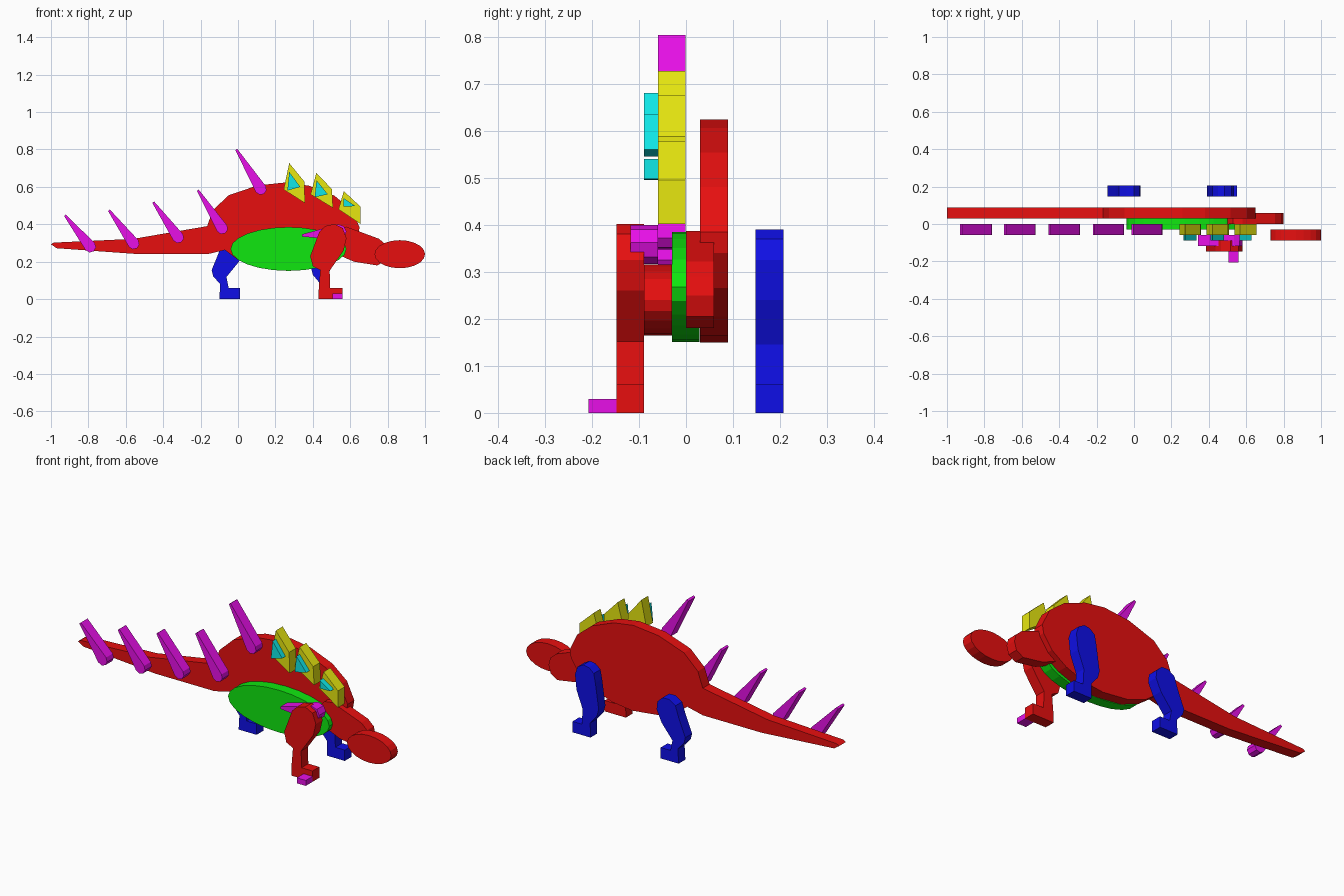
import bpy, bmesh, math
from mathutils import Vector

T = 0.059  # thickness of every flat layer


def material(name, rgb):
    m = bpy.data.materials.new(name)
    m.diffuse_color = (*rgb, 1)
    return m


RED = material("red", (0.83, 0.005, 0.005))
GREEN = material("green", (0.005, 0.8, 0.005))
BLUE = material("blue", (0.005, 0.005, 0.83))
YELLOW = material("yellow", (0.8, 0.8, 0.005))
MAGENTA = material("magenta", (0.8, 0.005, 0.8))
CYAN = material("cyan", (0.005, 0.8, 0.8))


def slab(name, outline, y, mat, dx=0.0):
    """Extrude an x-z outline from y (front face) to y + T."""
    bm = bmesh.new()
    face = bm.faces.new([bm.verts.new((x + dx, y, z)) for x, z in outline])
    ext = bmesh.ops.extrude_face_region(bm, geom=[face])
    verts = [g for g in ext["geom"] if isinstance(g, bmesh.types.BMVert)]
    bmesh.ops.translate(bm, verts=verts, vec=(0, T, 0))
    bmesh.ops.recalc_face_normals(bm, faces=bm.faces)
    me = bpy.data.meshes.new(name)
    bm.to_mesh(me)
    bm.free()
    me.materials.append(mat)
    ob = bpy.data.objects.new(name, me)
    bpy.context.collection.objects.link(ob)
    return ob


def ellipse(cx, cz, rx, rz, n):
    return [(cx + rx * math.cos(2 * math.pi * i / n),
             cz + rz * math.sin(2 * math.pi * i / n)) for i in range(n)]


def spike(tip, base, r):
    """Tapered outline with a rounded base end."""
    t, b = Vector(tip), Vector(base)
    d = (b - t).normalized()
    s = Vector((-d.y, d.x))
    pts = [t + s * 0.006, t - s * 0.006]
    for i in range(5):
        a = math.pi * i / 4
        pts.append(b - s * r * math.cos(a) + d * r * math.sin(a))
    return [tuple(p) for p in pts]


# Body with tail
slab("body_and_tail", [
    (-1.0, 0.293), (-0.985, 0.302), (-0.56, 0.322), (-0.165, 0.39),
    (-0.135, 0.475), (-0.05, 0.555), (0.105, 0.608), (0.26, 0.624),
    (0.38, 0.606), (0.515, 0.553), (0.605, 0.48), (0.65, 0.385),
    (0.642, 0.34), (0.59, 0.265), (0.50, 0.205), (0.39, 0.165),
    (0.27, 0.15), (0.11, 0.168), (0.0, 0.21), (-0.07, 0.262),
    (-0.165, 0.24), (-0.525, 0.24), (-0.97, 0.272)], 0.03, RED)

# Neck, head and belly
slab("neck", [
    (0.50, 0.35), (0.53, 0.38), (0.58, 0.387), (0.62, 0.372), (0.755, 0.322),
    (0.79, 0.29), (0.80, 0.25), (0.787, 0.205), (0.745, 0.18),
    (0.62, 0.2), (0.54, 0.235), (0.50, 0.29)], 0.0, RED)
slab("head", ellipse(0.865, 0.24, 0.135, 0.075, 20), -0.089, RED)
slab("belly", ellipse(0.27, 0.268, 0.31, 0.117, 24), -0.03, GREEN)

# Near front leg with claw
slab("near_front_leg", [
    (0.435, 0.36), (0.465, 0.39), (0.515, 0.402), (0.56, 0.38), (0.58, 0.325),
    (0.565, 0.26), (0.49, 0.152), (0.493, 0.06), (0.56, 0.06), (0.56, 0.0),
    (0.43, 0.0), (0.432, 0.06), (0.44, 0.155), (0.4, 0.175), (0.386, 0.23)],
    -0.148, RED)
slab("claw", [(0.505, 0), (0.56, 0), (0.56, 0.03), (0.505, 0.03)], -0.207, MAGENTA)

# Far legs
slab("far_front_leg", [
    (0.41, 0.31), (0.42, 0.36), (0.45, 0.385), (0.485, 0.39), (0.52, 0.37),
    (0.535, 0.325), (0.525, 0.24), (0.488, 0.145), (0.493, 0.06), (0.55, 0.06),
    (0.55, 0.0), (0.44, 0.0), (0.442, 0.08), (0.4, 0.13), (0.39, 0.17)],
    0.148, BLUE)
slab("far_hind_leg", [
    (-0.10, 0.255), (-0.08, 0.315), (-0.04, 0.34), (0.0, 0.338), (0.03, 0.31),
    (0.035, 0.265), (0.005, 0.2), (-0.062, 0.118), (-0.05, 0.06), (0.01, 0.06),
    (0.01, 0.0), (-0.1, 0.0), (-0.095, 0.08), (-0.133, 0.122), (-0.141, 0.155)],
    0.148, BLUE)

# Row of spikes along the tail and back
spikes = [((-0.925, 0.448), (-0.79, 0.28)), ((-0.69, 0.475), (-0.558, 0.297)),
          ((-0.453, 0.518), (-0.32, 0.33)), ((-0.215, 0.582), (-0.085, 0.378)),
          ((-0.009, 0.8), (0.122, 0.588))]
for i, (tip, base) in enumerate(spikes):
    slab(f"spike_{i + 1}", spike(tip, base, 0.031), -0.06, MAGENTA)

# Shoulder spike
slab("shoulder_spike", spike((0.342, 0.34), (0.538, 0.358), 0.042), -0.118, MAGENTA)

# Back plates with triangular insets
plates = [
    [(0.274, 0.727), (0.355, 0.628), (0.358, 0.513), (0.244, 0.586)],
    [(0.419, 0.675), (0.502, 0.588), (0.508, 0.487), (0.388, 0.56)],
    [(0.566, 0.577), (0.654, 0.495), (0.654, 0.402), (0.537, 0.48)]]
insets = [
    [(0.274, 0.68), (0.333, 0.6), (0.264, 0.58)],
    [(0.42, 0.635), (0.48, 0.56), (0.41, 0.545)],
    [(0.563, 0.54), (0.628, 0.497), (0.563, 0.495)]]
for i, (plate, inset) in enumerate(zip(plates, insets)):
    slab(f"back_plate_{i + 1}", plate, -0.06, YELLOW)
    slab(f"plate_inset_{i + 1}", inset, -0.089, CYAN)
